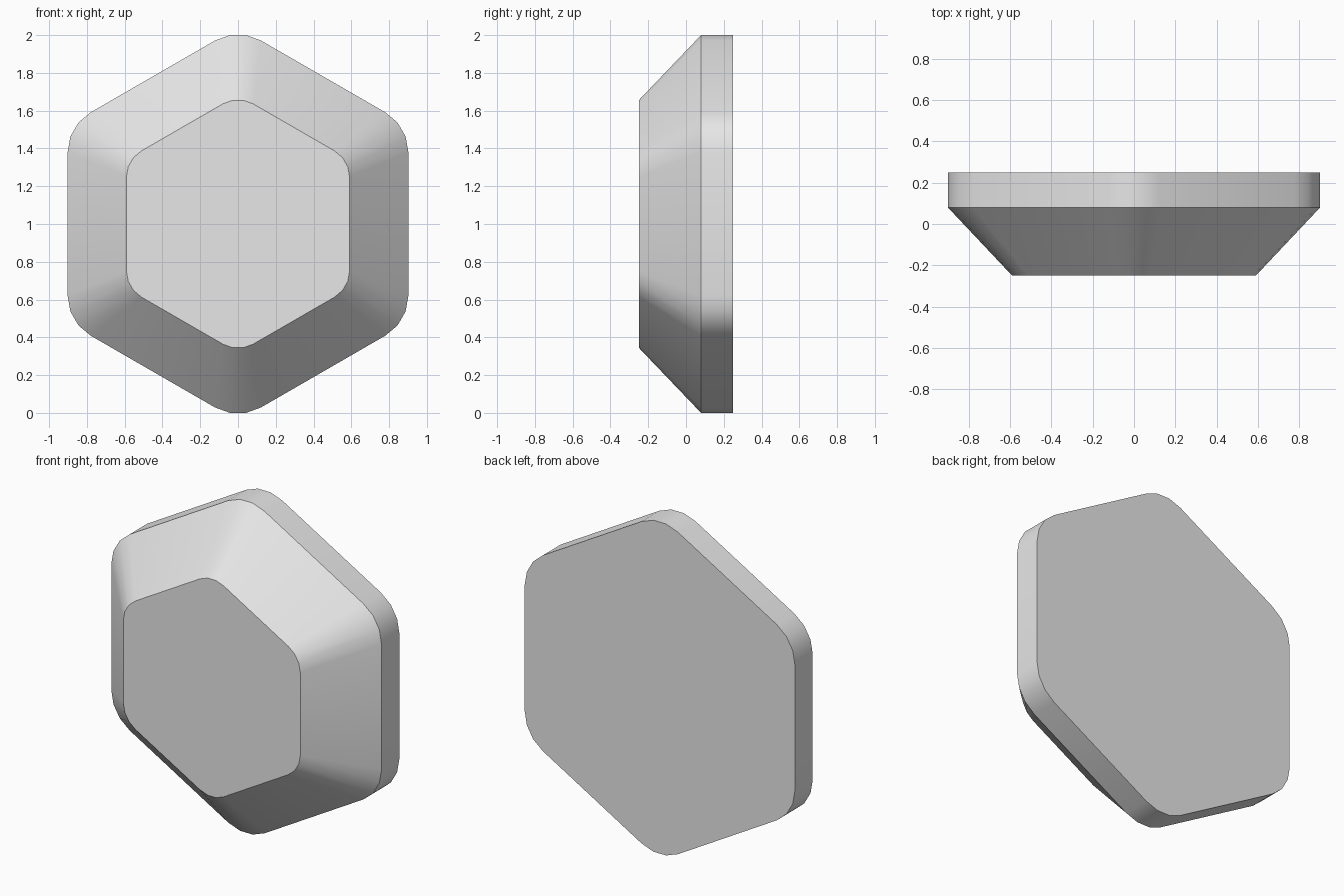
import bpy, bmesh
from math import sin, cos, tan, radians

cube = bpy.data.objects.get("Cube")
if cube:
    bpy.data.objects.remove(cube, do_unlink=True)

APOTHEM, RADIUS, SEGMENTS = 0.902, 0.244, 3
CENTRE_Z = 1.0

grey = bpy.data.materials.new("light grey")
grey.use_nodes = True
colour = (0.8, 0.8, 0.8, 1)
grey.diffuse_color = colour
grey.node_tree.nodes["Principled BSDF"].inputs["Base Color"].default_value = colour


def rounded_hexagon():
    """Outline of an upright hexagon with arcs on its corners."""
    points = []
    reach = (APOTHEM - RADIUS) / cos(radians(30))
    for corner in range(6):
        middle = 90 + 60 * corner
        cx, cz = reach * cos(radians(middle)), reach * sin(radians(middle))
        for step in range(SEGMENTS + 1):
            a = radians(middle - 30 + 60 * step / SEGMENTS)
            points.append((cx + RADIUS * cos(a), cz + RADIUS * sin(a)))
    return points


# Back, rim and raised front rings: depth and outline scale
outline = rounded_hexagon()
bm = bmesh.new()
rings = [[bm.verts.new((x * s, y, CENTRE_Z + z * s)) for x, z in outline]
         for y, s in ((0.25, 1), (0.08, 1), (-0.25, 0.655))]

# Rim wall and sloped bevel
for ring, following in zip(rings, rings[1:]):
    for i in range(len(ring)):
        bm.faces.new((ring[i - 1], ring[i], following[i], following[i - 1]))

# Flat back and front
bm.faces.new(rings[0])
bm.faces.new(rings[-1])
bmesh.ops.recalc_face_normals(bm, faces=bm.faces)

mesh = bpy.data.meshes.new("hexagonal_stud")
bm.to_mesh(mesh)
bm.free()
mesh.materials.append(grey)
mesh.shade_smooth()
mesh.set_sharp_from_angle(angle=radians(30))
stud = bpy.data.objects.new("hexagonal_stud", mesh)
bpy.context.collection.objects.link(stud)
